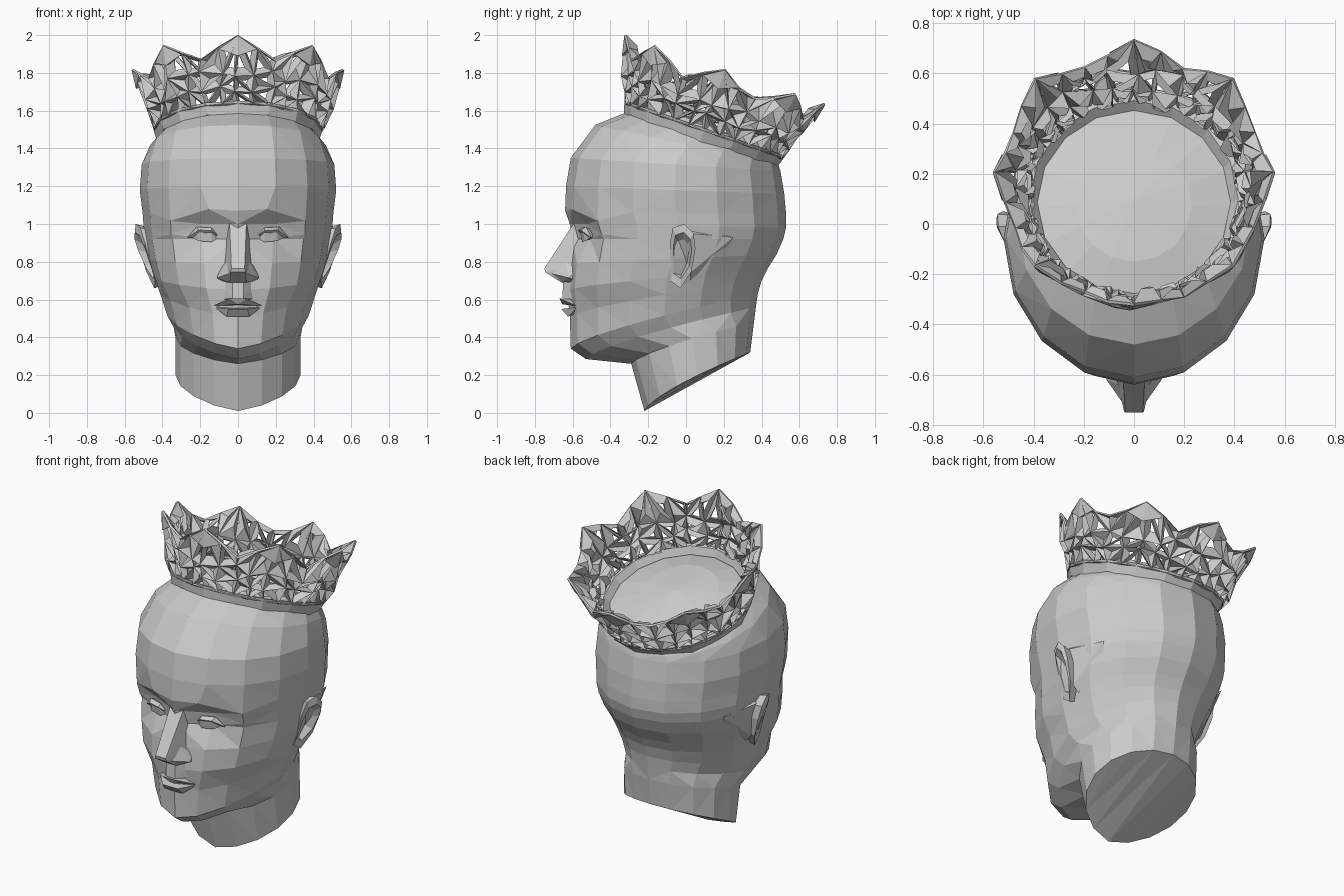
import bpy, bmesh, math, random
from mathutils import Vector, Matrix

if "Cube" in bpy.data.objects:
    bpy.data.objects.remove(bpy.data.objects["Cube"])

random.seed(4)


def finish(bm, name, normals=True):
    if normals:
        bmesh.ops.recalc_face_normals(bm, faces=bm.faces[:])
    me = bpy.data.meshes.new(name)
    bm.to_mesh(me)
    bm.free()
    ob = bpy.data.objects.new(name, me)
    bpy.context.collection.objects.link(ob)
    return ob


def bridge(bm, rings):
    for a, b in zip(rings, rings[1:]):
        n = len(a)
        for i in range(n):
            bm.faces.new((a[i], a[(i + 1) % n], b[(i + 1) % n], b[i]))


def hull(name, pts, mirror=False):
    """Faceted solid from a few points; mirror adds the -x copies of the points."""
    bm = bmesh.new()
    for x, y, z in pts:
        bm.verts.new((x, y, z))
        if mirror and x:
            bm.verts.new((-x, y, z))
    res = bmesh.ops.convex_hull(bm, input=bm.verts[:])
    junk = [g for g in res["geom_interior"] if isinstance(g, bmesh.types.BMVert)]
    bmesh.ops.delete(bm, geom=junk, context='VERTS')
    return finish(bm, name)


def pair(name, pts):
    for side, s in (("right", 1), ("left", -1)):
        hull(f"{name}_{side}", [(s * x, y, z) for x, y, z in pts])


# Head and neck: tilted oval rings (front y, front z, back y, back z, half width)
N = 16
RINGS = [
    (-.22, .01, .34, .32, .33), (-.29, .26, .36, .48, .33),
    (-.53, .285, .37, .56, .34), (-.61, .34, .38, .63, .375),
    (-.615, .51, .40, .70, .41), (-.63, .65, .43, .76, .44),
    (-.62, .79, .48, .84, .47), (-.60, .92, .515, .92, .49),
    (-.615, 1.0, .53, .98, .50), (-.64, 1.07, .53, 1.05, .505),
    (-.635, 1.2, .52, 1.16, .52), (-.61, 1.35, .50, 1.28, .51),
    (-.48, 1.525, .49, 1.31, .465), (-.33, 1.585, .46, 1.34, .41),
    (-.15, 1.59, .30, 1.44, .23),
]
bm = bmesh.new()
loops = []
for k, (yf, zf, yb, zb, w) in enumerate(RINGS):
    loop = []
    for j in range(N):
        a = 2 * math.pi * j / N
        t = (1 - math.cos(a)) / 2
        tz = t ** .72 if k < 6 else t      # jaw line and neck rise at the sides
        v = Vector((w * math.sin(a), yf + (yb - yf) * t, zf + (zb - zf) * tz))
        if k in (2, 3, 4) and t < .5:      # chin narrows to the front
            v.x *= .84 + .32 * t
        if j in (1, N - 1):
            if k in (7, 8):        # eye sockets
                v.y += .05
            if k == 9:             # brow arch
                v.z += .01
                v.x *= .8
                v.y -= .01
        if j in (2, N - 2) and k in (8, 9):
            v.z -= .05
        loop.append(bm.verts.new(v))
    loops.append(loop)
bridge(bm, loops)
bm.faces.new(loops[0])
top = bm.verts.new((0, .10, 1.54))
for i in range(N):
    bm.faces.new((loops[-1][i], loops[-1][(i + 1) % N], top))
bmesh.ops.triangulate(bm, faces=bm.faces[:])
finish(bm, "head")

# Nose with nostrils, and lips
hull("nose", [(.045, -.59, 1.01), (.055, -.54, .97), (.035, -.615, .95), (.035, -.75, .765),
              (.04, -.745, .745), (.08, -.57, .78), (.045, -.66, .69), (.07, -.58, .70)], True)
pair("nostril", [(.11, -.62, .715), (.10, -.57, .76), (.10, -.57, .70), (.04, -.72, .74),
                 (.04, -.66, .69), (.06, -.64, .80)])
hull("upper_lip", [(.045, -.67, .605), (0, -.665, .595), (.135, -.575, .565),
                   (0, -.655, .575), (.05, -.58, .60)], True)
hull("lower_lip", [(.05, -.66, .55), (.125, -.575, .56), (.06, -.625, .51),
                   (.06, -.57, .53)], True)
hull("philtrum", [(.03, -.65, .69), (.03, -.655, .605), (.09, -.59, .69), (.09, -.59, .6)], True)

# Eyes: six-sided almonds, with a heavy lid over each
pair("eye", [(.105, -.54, .925), (.14, -.56, .955), (.21, -.545, .96), (.25, -.50, .93),
             (.21, -.535, .91), (.14, -.55, .905), (.18, -.48, .93)])
pair("eyelid", [(.10, -.545, .935), (.14, -.572, .965), (.21, -.557, .968), (.27, -.50, .925),
                (.14, -.55, .98), (.22, -.53, .985), (.18, -.48, .96)])

# Ears: rim outline (y, z) lofted from the head out to the rim and into the hollow
EAR = [(-.085, .90), (-.07, .98), (-.01, 1.0), (.04, .95), (.05, .87),
       (.03, .75), (-.03, .66), (-.085, .70)]
for side, s in (("right", 1), ("left", -1)):
    bm = bmesh.new()
    loops = []
    for scale, out in ((.85, -.09), (1, 0), (.72, .005), (.5, -.035)):
        loop = []
        for y, z in EAR:
            rim = .525 + (z - .95) * .27 + (y + .02) * .3
            loop.append(bm.verts.new((s * (rim + out), -.02 + (y + .02) * scale,
                                      .84 + (z - .84) * scale)))
        loops.append(loop)
    bridge(bm, loops)
    bm.faces.new(loops[-1])
    finish(bm, f"ear_{side}")
pair("ear_root", [(.50, .02, .95), (.46, .02, .74), (.42, .02, .70), (.425, .25, .93),
                  (.47, .04, .97), (.40, .2, .85)])

# Crown: built upright around its own axis, then tilted back
TILT = Matrix.Translation((0, .08, 1.45)) @ Matrix.Rotation(math.radians(-19), 4, 'X')
COLS = 32


def flare(h):
    return .43 + .345 * h


def on_ring(a, r, h):
    return TILT @ Vector((r * math.sin(a), -r * math.cos(a), h))


# Crown base: low band that dips towards the tips and rises between them
bm = bmesh.new()
loops = []
for r, h, dip in ((.385, .02, 0), (.425, -.012, .012), (.45, .06, 0), (.415, .06, 0)):
    loops.append([bm.verts.new(on_ring(2 * math.pi * i / 16, r, h - dip * math.cos(math.pi * i)))
                  for i in range(16)])
bridge(bm, loops + loops[:1])
finish(bm, "crown_band")

# Crown wall: jittered triangle net, each triangle sunk to a small opening
PEAK = [.385, .325, .28, .325]
rows = []
for k, f in enumerate((.045, .12, .20, None)):
    row = []
    for i in range(COLS):
        h = f if f is not None else PEAK[i % 4]
        a = 2 * math.pi * i / COLS
        r = flare(h)
        if k in (1, 2):
            h += random.uniform(-.025, .025)
            a += random.uniform(-.05, .05)
            r += random.uniform(-.02, .02)
        elif k == 3 and i % 4:
            h += random.uniform(-.015, .015)
            r -= random.uniform(0, .015)
        row.append((a, r, h))
    rows.append(row)

tris = []
for a, b in zip(rows, rows[1:]):
    for i in range(COLS):
        j = (i + 1) % COLS
        p, q, u, v = (on_ring(*c) for c in (a[i], a[j], b[j], b[i]))
        tris += [(p, q, u), (p, u, v)] if i % 4 > 1 else [(p, q, v), (q, u, v)]

bm = bmesh.new()
for tri in tris:
    c = sum(tri, Vector()) / 3
    n = (tri[1] - tri[0]).cross(tri[2] - tri[0]).normalized()
    sink = n * random.uniform(.02, .055)
    open_size = random.choice((0, 0, .25, .35, .4))
    outer = [bm.verts.new(p) for p in tri]
    if open_size:
        inner = [bm.verts.new(c.lerp(p, open_size) - sink) for p in tri]
        bridge(bm, [outer, inner])
    else:
        tip = bm.verts.new(c - sink)
        for i in range(3):
            bm.faces.new((outer[i], outer[(i + 1) % 3], tip))
bmesh.ops.remove_doubles(bm, verts=bm.verts[:], dist=1e-4)
wall = finish(bm, "crown_lattice", False)
mod = wall.modifiers.new("thickness", 'SOLIDIFY')
mod.thickness = .012
mod.offset = -1

# Crown points: a flat solid pyramid on each of the eight tips
for i in range(8):
    a = i * math.pi / 4
    hull(f"crown_point_{i + 1}", [on_ring(a, .563, .385), on_ring(a - .19, .535, .322),
                                  on_ring(a + .19, .535, .322), on_ring(a, .505, .30),
                                  on_ring(a, .54, .28)])
